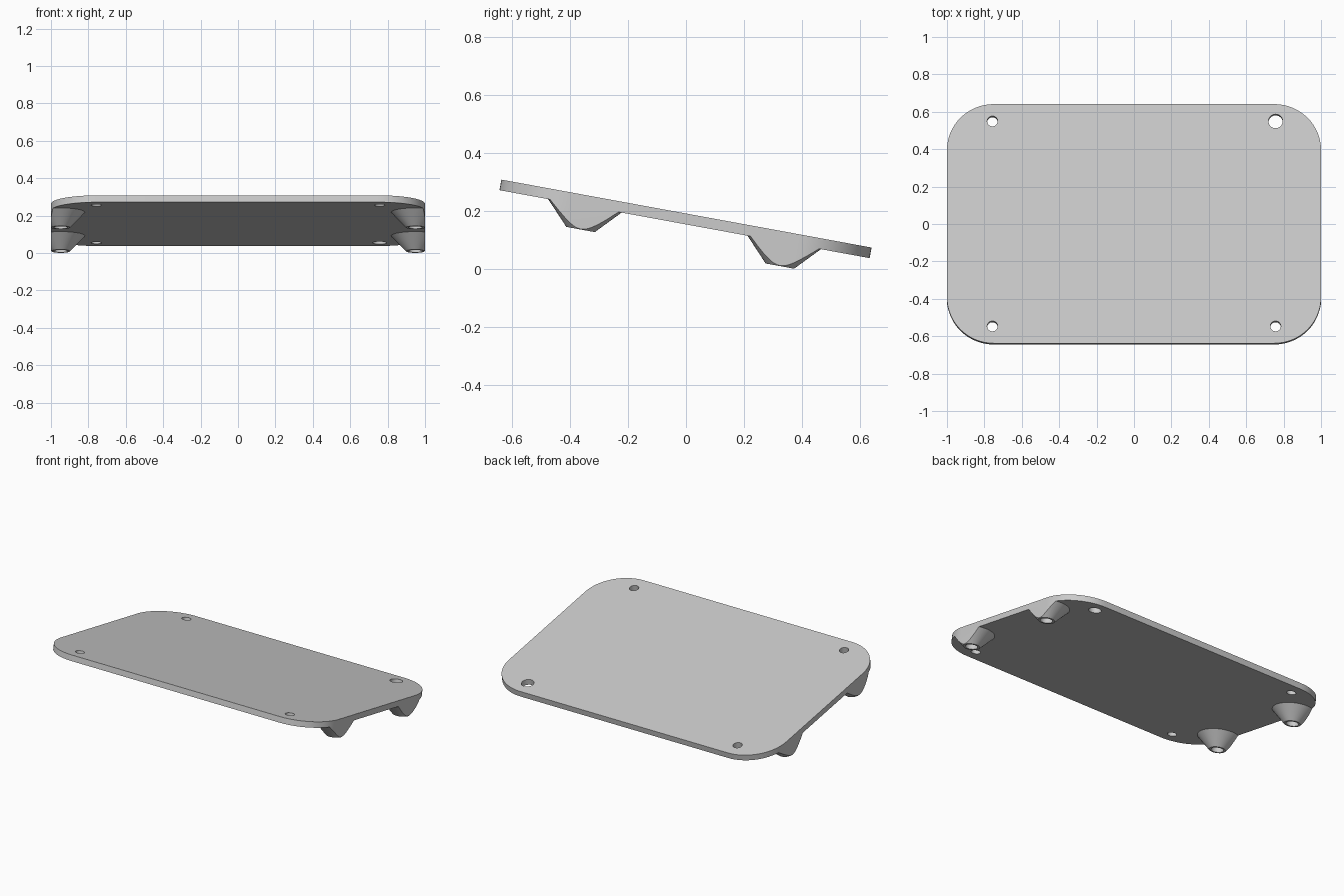
import bpy, bmesh, math
from mathutils import Matrix, Vector

if "Cube" in bpy.data.objects:
    bpy.data.objects.remove(bpy.data.objects["Cube"])

HALF_X, HALF_Y, CORNER, THICK = 1.0, 0.65, 0.25, 0.037
FOOT_X, FOOT_Y, FOOT_H = 0.948, 0.35, 0.083
HOLE_X, HOLE_Y = 0.757, 0.557
TILT = Matrix.Translation((0, -0.005, 0.1545)) @ Matrix.Rotation(math.radians(-10.4), 4, "X")

grey = bpy.data.materials.new("light grey plastic")
grey.use_nodes = True
grey.diffuse_color = (0.6, 0.6, 0.6, 1)
grey.node_tree.nodes["Principled BSDF"].inputs["Base Color"].default_value = (0.6, 0.6, 0.6, 1)


def add_object(name, bm):
    bmesh.ops.recalc_face_normals(bm, faces=bm.faces)
    mesh = bpy.data.meshes.new(name)
    bm.to_mesh(mesh)
    bm.free()
    mesh.materials.append(grey)
    obj = bpy.data.objects.new(name, mesh)
    bpy.context.collection.objects.link(obj)
    return obj


def rounded_slab(name, z0, z1):
    bm = bmesh.new()
    verts = []
    steps = 16
    for i, (sx, sy) in enumerate([(1, 1), (-1, 1), (-1, -1), (1, -1)]):
        for k in range(steps + 1):
            a = (i + k / steps) * math.pi / 2
            verts.append(bm.verts.new((sx * (HALF_X - CORNER) + CORNER * math.cos(a),
                                       sy * (HALF_Y - CORNER) + CORNER * math.sin(a), z0)))
    face = bm.faces.new(verts)
    top = bmesh.ops.extrude_face_region(bm, geom=[face])["geom"]
    bmesh.ops.translate(bm, vec=(0, 0, z1 - z0),
                        verts=[g for g in top if isinstance(g, bmesh.types.BMVert)])
    return add_object(name, bm)


def cone(name, x, y, z0, z1, r0, r1):
    bm = bmesh.new()
    bmesh.ops.create_cone(bm, cap_ends=True, segments=48, radius1=r0, radius2=r1, depth=z1 - z0,
                          matrix=Matrix.Translation(Vector((x, y, (z0 + z1) / 2))))
    return add_object(name, bm)


def combine(obj, tool, operation):
    tool.hide_render = True
    mod = obj.modifiers.new(operation.lower(), "BOOLEAN")
    mod.object, mod.operation, mod.solver = tool, operation, "EXACT"
    bpy.context.view_layer.objects.active = obj
    bpy.ops.object.modifier_apply(modifier=mod.name)
    bpy.data.objects.remove(tool)


def finish(obj):
    obj.matrix_world = TILT
    bpy.ops.object.select_all(action="DESELECT")
    obj.select_set(True)
    bpy.context.view_layer.objects.active = obj
    bpy.ops.object.shade_smooth_by_angle(angle=math.radians(30))


# Plate with a through hole near each corner, one of them wider
plate = rounded_slab("plate", 0, THICK)
for sx in (-1, 1):
    for sy in (-1, 1):
        r = 0.038 if sx > 0 and sy > 0 else 0.028
        combine(plate, cone("hole_cutter", sx * HOLE_X, sy * HOLE_Y, -0.1, 0.1, r, r), "DIFFERENCE")
finish(plate)

# Tapered feet trimmed to the plate outline, each with a blind socket
for sx, side in ((1, "left"), (-1, "right")):
    for sy, end in ((-1, "front"), (1, "back")):
        x, y = sx * FOOT_X, sy * FOOT_Y
        foot = cone(f"{end}_{side}_foot", x, y, -FOOT_H, 0, 0.05, 0.129)
        combine(foot, rounded_slab("outline_cutter", -0.3, 0.1), "INTERSECT")
        combine(foot, cone("socket_cutter", x, y, -0.15, -0.01, 0.037, 0.037), "DIFFERENCE")
        finish(foot)
